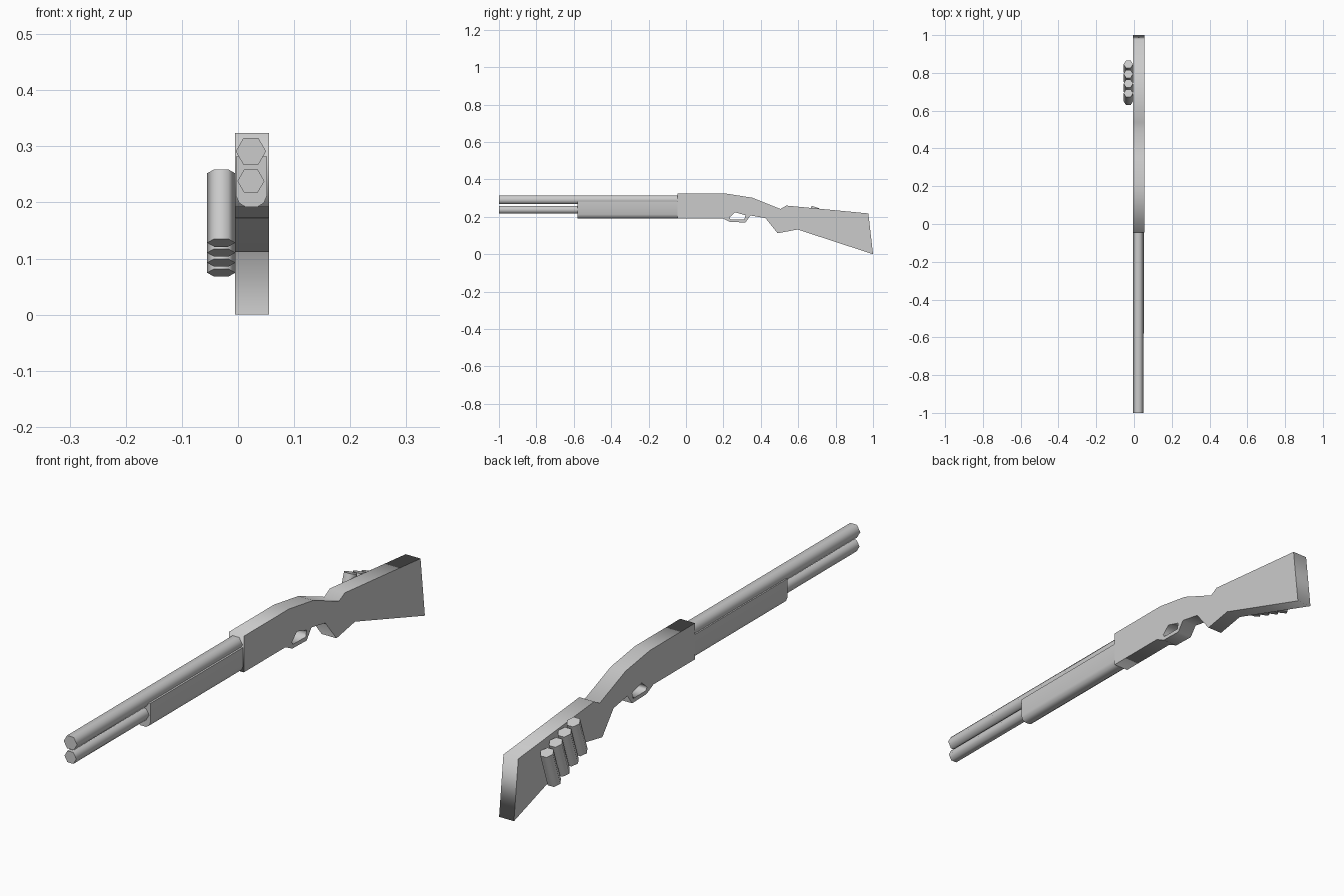
import bpy
import bmesh
from math import pi, radians
from mathutils import Matrix, Vector

cube = bpy.data.objects.get("Cube")
if cube:
    bpy.data.objects.remove(cube, do_unlink=True)

# One plain grey for every part
grey = bpy.data.materials.new("plain_grey")
grey.use_nodes = True
colour = (0.6, 0.6, 0.6, 1)
grey.diffuse_color = colour
grey.node_tree.nodes["Principled BSDF"].inputs["Base Color"].default_value = colour


def activate(obj):
    bpy.ops.object.select_all(action="DESELECT")
    obj.select_set(True)
    bpy.context.view_layer.objects.active = obj


def extrude_side_profile(name, loops, x_min, x_max):
    """Filled (y, z) outlines, later loops being holes, extruded along x."""
    curve = bpy.data.curves.new(name, "CURVE")
    curve.dimensions = "2D"
    curve.fill_mode = "BOTH"
    curve.extrude = (x_max - x_min) / 2
    for loop in loops:
        spline = curve.splines.new("POLY")
        spline.points.add(len(loop) - 1)
        for point, (y, z) in zip(spline.points, loop):
            point.co = (y, z, 0, 1)
        spline.use_cyclic_u = True
    obj = bpy.data.objects.new(name, curve)
    bpy.context.collection.objects.link(obj)
    obj.rotation_euler = (pi / 2, 0, pi / 2)
    obj.location.x = (x_min + x_max) / 2
    activate(obj)
    bpy.ops.object.convert(target="MESH")
    obj = bpy.context.object
    obj.data.materials.clear()
    obj.data.materials.append(grey)
    return obj


def prism(name, section, start, axis):
    """Sweep a closed 3D section along the axis vector, smooth on the sides."""
    bm = bmesh.new()
    face = bm.faces.new([bm.verts.new(Vector(start) + p) for p in section])
    swept = bmesh.ops.extrude_face_region(bm, geom=[face], use_keep_orig=True)
    verts = [v for v in swept["geom"] if isinstance(v, bmesh.types.BMVert)]
    bmesh.ops.translate(bm, verts=verts, vec=axis)
    bmesh.ops.recalc_face_normals(bm, faces=bm.faces)
    mesh = bpy.data.meshes.new(name)
    bm.to_mesh(mesh)
    bm.free()
    mesh.materials.append(grey)
    obj = bpy.data.objects.new(name, mesh)
    bpy.context.collection.objects.link(obj)
    activate(obj)
    bpy.ops.object.shade_smooth_by_angle(angle=radians(62))
    return obj


def hexagon(radius, turn):
    """Hexagon with points on +-x, facing z, then turned about x."""
    spin = Matrix.Rotation(turn, 3, "X")
    return [spin @ (Matrix.Rotation(i * pi / 3, 3, "Z") @ Vector((radius, 0, 0)))
            for i in range(6)]


# Receiver, trigger guard and stock in one slab, with the guard opening
outline = [(-0.045, 0.324), (0.215, 0.324), (0.355, 0.302), (0.505, 0.242),
           (0.537, 0.26), (0.975, 0.218), (1.0, 0.0), (0.597, 0.132),
           (0.49, 0.112), (0.425, 0.193), (0.345, 0.207), (0.318, 0.17),
           (0.235, 0.172), (0.195, 0.192), (-0.045, 0.192)]
guard_opening = [(0.232, 0.196), (0.262, 0.224), (0.318, 0.208),
                 (0.312, 0.185), (0.238, 0.186)]
extrude_side_profile("receiver_and_stock", [outline, guard_opening], -0.005, 0.055)

# Barrel above, magazine tube below
for name, radius, z in (("barrel", 0.027, 0.291), ("magazine_tube", 0.024, 0.238)):
    prism(name, hexagon(radius, pi / 2), (0.023, -1, z), Vector((0, 0.96, 0)))

# Pump grip with a rounded underside
half = [(0.028, 0.282), (0.028, 0.213), (0.022, 0.199), (0.011, 0.192)]
section = [Vector((x, 0, z)) for x, z in half]
section += [Vector((-x, 0, z)) for x, z in reversed(half)]
prism("pump_grip", section, (0.024, -0.58, 0), Vector((0, 0.537, 0)))

# Spare shells in a row down the right of the stock
tilt = radians(-19)
shell_axis = Matrix.Rotation(tilt, 3, "X") @ Vector((0, 0, 0.131))
for i in range(4):
    prism(f"spare_shell_{i + 1}", hexagon(0.025, tilt),
          (-0.03, 0.65 + 0.051 * i, 0.128 - 0.0178 * i), shell_axis)
